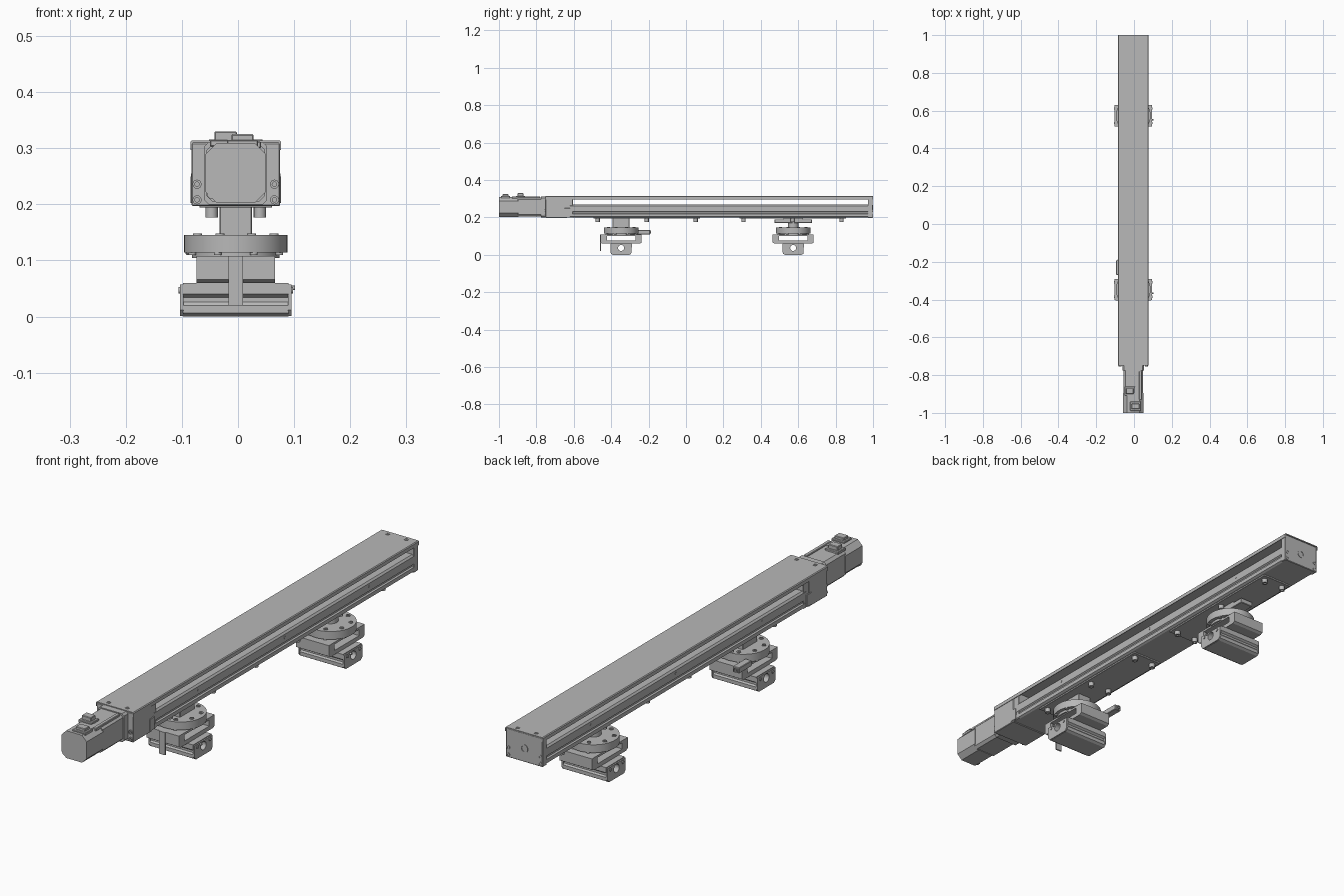
import bpy, bmesh, math
from mathutils import Vector, Matrix

cube = bpy.data.objects.get("Cube")
if cube:
    bpy.data.objects.remove(cube, do_unlink=True)

grey = bpy.data.materials.new("machine_grey")
grey.use_nodes = True
grey.diffuse_color = (0.48, 0.48, 0.48, 1)
grey.node_tree.nodes["Principled BSDF"].inputs["Base Color"].default_value = (0.48, 0.48, 0.48, 1)

CX = -0.004  # shared centre line across the width


def finish(name, bm, smooth=False):
    bmesh.ops.recalc_face_normals(bm, faces=bm.faces)
    mesh = bpy.data.meshes.new(name)
    bm.to_mesh(mesh)
    bm.free()
    mesh.materials.append(grey)
    obj = bpy.data.objects.new(name, mesh)
    bpy.context.collection.objects.link(obj)
    if smooth:
        bpy.ops.object.select_all(action='DESELECT')
        obj.select_set(True)
        bpy.context.view_layer.objects.active = obj
        bpy.ops.object.shade_smooth_by_angle(angle=math.radians(35))
    return obj


def box(name, x, y, z, bevel=0):
    """Box from (min, max) pairs; x is measured from the centre line."""
    bm = bmesh.new()
    size = [r[1] - r[0] for r in (x, y, z)]
    mid = Vector([sum(r) / 2 for r in (x, y, z)]) + Vector((CX, 0, 0))
    bmesh.ops.create_cube(bm, size=1, matrix=Matrix.Translation(mid) @ Matrix.Diagonal((*size, 1)))
    if bevel:
        bmesh.ops.bevel(bm, geom=bm.edges[:], offset=bevel, segments=1, affect='EDGES')
    return finish(name, bm)


def place(axis, a, b, t):
    p = {'x': (t, a, b), 'y': (a, t, b), 'z': (a, b, t)}[axis]
    return Vector(p) + Vector((CX, 0, 0))


def prism(name, loops, axis, start, end, smooth=False):
    """Extrude an outline, with optional hole outlines, along an axis."""
    bm = bmesh.new()
    edges = []
    for loop in loops:
        verts = [bm.verts.new(place(axis, a, b, start)) for a, b in loop]
        edges += [bm.edges.new((v, verts[i - 1])) for i, v in enumerate(verts)]
    bmesh.ops.triangle_fill(bm, use_beauty=True, use_dissolve=False, edges=edges)
    ext = bmesh.ops.extrude_face_region(bm, geom=bm.faces[:], use_keep_orig=True)
    moved = [g for g in ext["geom"] if isinstance(g, bmesh.types.BMVert)]
    shift = place(axis, 0, 0, end) - place(axis, 0, 0, start)
    bmesh.ops.translate(bm, verts=moved, vec=shift)
    return finish(name, bm, smooth)


def circle(a, b, r, n=32):
    return [(a + r * math.cos(2 * math.pi * i / n), b + r * math.sin(2 * math.pi * i / n)) for i in range(n)]


def rod(name, axis, a, b, r, start, end, hole=0, n=32):
    loops = [circle(a, b, r, n)] + ([circle(a, b, hole, n)] if hole else [])
    return prism(name, loops, axis, start, end, True)


def mirrored(half):
    return half + [(-a, b) for a, b in reversed(half)]


def chamfered(w, z0, z1, c):
    return mirrored([(w - c, z0), (w, z0 + c), (w, z1 - c), (w - c, z1)])


# Rail beam with grooves along both sides
beam = mirrored([(0.07, 0.2), (0.078, 0.204), (0.078, 0.219), (0.072, 0.222), (0.072, 0.228),
                 (0.078, 0.232), (0.078, 0.262), (0.072, 0.269)])
prism("rail_beam", [beam], 'y', -0.62, 0.98)

# Top cover with folded lips, open slot below it
cover = mirrored([(0.078, 0.298), (0.081, 0.298), (0.081, 0.311), (0.078, 0.314)])
cover = mirrored([(0.076, 0.31), (0.078, 0.307), (0.078, 0.297), (0.081, 0.297), (0.081, 0.311), (0.078, 0.314)])
prism("top_cover", [cover], 'y', -0.75, 1.0)

# End cap, bearing boss and cap screws
box("end_cap", (-0.079, 0.079), (0.972, 0.998), (0.198, 0.31), 0.002)
rod("end_bearing_ring", 'y', 0, 0.25, 0.016, 0.995, 1.0, 0.011)
for sx in (-1, 1):
    for z in (0.208, 0.236):
        rod("end_cap_screw", 'y', sx * 0.069, z, 0.008, 0.996, 1.0, 0.004, 16)
        rod("housing_screw", 'y', sx * 0.069, z, 0.008, -0.755, -0.745, 0.004, 16)
    for y in (-0.73, 0.982):
        rod("cover_screw", 'z', sx * 0.04, y, 0.008, 0.312, 0.316, 0.004, 16)
    for y in (-0.35, 0.18, 0.7):
        rod("side_plug", 'x', y, 0.25, 0.005, sx * 0.077, sx * 0.0795, 0, 12)

# Drive housing between the rail and the motor
box("drive_housing", (-0.079, 0.079), (-0.75, -0.635), (0.197, 0.31), 0.002)
box("housing_step", (-0.077, 0.077), (-0.64, -0.605), (0.2, 0.31), 0.001)
for sx in (-1, 1):
    box("housing_side_bracket", tuple(sorted((sx * 0.075, sx * 0.081))), (-0.65, -0.62), (0.202, 0.25), 0.001)

# Motor: mounting flange, square barrel, rear cover
prism("motor_flange", [chamfered(0.056, 0.2, 0.311, 0.008)], 'y', -0.775, -0.745)
prism("motor_barrel", [chamfered(0.052, 0.205, 0.307, 0.01)], 'y', -0.9, -0.77)
prism("motor_rear_cover", [chamfered(0.054, 0.203, 0.309, 0.02)], 'y', -1.0, -0.896)
prism("motor_end_plate", [chamfered(0.043, 0.213, 0.299, 0.012)], 'y', -1.0, -0.997)
box("motor_side_rib", (0.03, 0.045), (-0.93, -0.78), (0.3, 0.312), 0.002)
for x, z in ((-0.046, 0.28), (0.043, 0.287), (-0.043, 0.218), (0.026, 0.212)):
    rod("motor_screw", 'y', x, z, 0.008, -0.999, -0.99, 0.004, 16)
for x, y, top in ((-0.018, -0.885, 0.33), (0.012, -0.965, 0.325)):
    box("connector_base", (x - 0.028, x + 0.028), (y - 0.024, y + 0.024), (0.303, 0.315), 0.002)
    box("connector_plug", (x - 0.02, x + 0.02), (y - 0.015, y + 0.015), (0.313, top), 0.002)

# Carriage plates under the rail with bolts
for centre in (-0.21, 0.57):
    box("carriage_plate", (-0.065, 0.065), (centre - 0.285, centre + 0.285), (0.194, 0.202), 0.001)
    for y in (centre - 0.262, centre, centre + 0.262):
        for sx in (-1, 1):
            rod("carriage_bolt", 'z', sx * 0.043, y, 0.011, 0.177, 0.196, 0.005, 16)


def tool_head(cy):
    """Rotary disc, open frame and tool bar hanging from a carriage."""
    rod("rotary_disc", 'z', 0, cy, 0.092, 0.114, 0.145, n=64)
    rod("disc_neck", 'z', 0, cy, 0.078, 0.104, 0.115, n=48)
    for i in range(8):
        t = 2 * math.pi * (i + 0.5) / 8
        rod("disc_bolt", 'z', 0.074 * math.cos(t), cy + 0.074 * math.sin(t), 0.008, 0.143, 0.148, 0.004, 16)
        rod("disc_lower_bolt", 'z', 0.084 * math.cos(t), cy + 0.084 * math.sin(t), 0.007, 0.11, 0.122, 0, 12)
    # Open frame, seen through from the sides
    outer = [(cy + a, b) for a, b in mirrored([(0.1, 0.06), (0.11, 0.066), (0.11, 0.108)])]
    inner = [(cy + a, b) for a, b in mirrored([(0.076, 0.076), (0.076, 0.1)])]
    prism("open_frame", [outer, inner], 'x', -0.07, 0.07)
    # Tool bar with a bore and end plates
    bar = [(cy + a, b) for a, b in mirrored([(0.044, 0), (0.054, 0.006), (0.054, 0.02), (0.049, 0.026),
                                             (0.049, 0.034), (0.057, 0.04), (0.057, 0.06)])]
    bore = circle(cy, 0.037, 0.016)
    prism("tool_bar", [bar, bore], 'x', -0.094, 0.094)
    plate = [(cy + a, b) for a, b in mirrored([(0.046, 0.001), (0.056, 0.012), (0.056, 0.057)])]
    for sx in (-1, 1):
        prism("bar_end_plate", [plate, bore], 'x', sx * 0.093, sx * 0.099)
        for a in (-0.038, 0.038):
            rod("bar_end_screw", 'x', cy + a, 0.047, 0.006, sx * 0.098, sx * 0.102, 0, 12)
    rod("bar_side_knob", 'x', cy - 0.02, 0.051, 0.004, 0.095, 0.106, 0, 12)


tool_head(-0.347)
tool_head(0.573)

# Front head: post, hanging tab and cable connector
box("front_post", (-0.029, 0.029), (-0.392, -0.302), (0.143, 0.196), 0.002)
box("front_tab", (-0.013, 0.013), (-0.461, -0.455), (0.02, 0.108))
box("cable_connector", (-0.09, -0.062), (-0.27, -0.192), (0.11, 0.132), 0.002)
rod("cable_socket", 'y', -0.076, 0.121, 0.008, -0.195, -0.187, 0.005, 16)

# Rear head: round spacer and long mounting bar
rod("rear_spacer", 'z', 0, 0.573, 0.028, 0.143, 0.172)
box("rear_mount_bar", (-0.028, 0.028), (0.473, 0.673), (0.17, 0.19), 0.002)
box("rear_mount_pad", (-0.028, 0.028), (0.52, 0.626), (0.188, 0.196))
